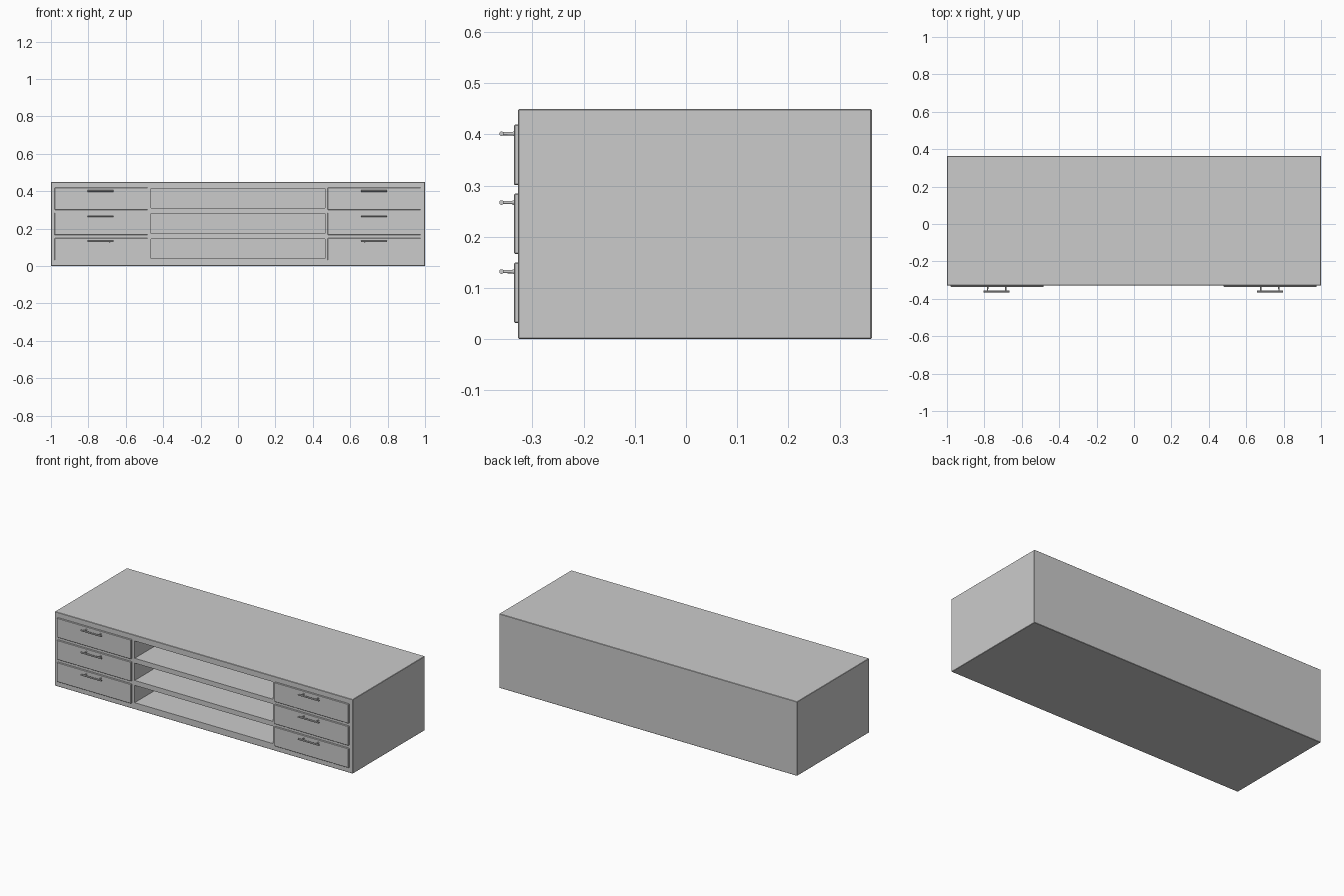
import bpy
from math import pi

if "Cube" in bpy.data.objects:
    bpy.data.objects.remove(bpy.data.objects["Cube"])

FRONT, BACK = -0.328, 0.363
ROWS = [0.0905, 0.2255, 0.36]          # drawer centre heights


def box(name, lo, hi, bevel=0.0):
    bpy.ops.mesh.primitive_cube_add(size=1, location=[(a + b) / 2 for a, b in zip(lo, hi)])
    ob = bpy.context.object
    ob.name = name
    ob.scale = [b - a for a, b in zip(lo, hi)]
    bpy.ops.object.transform_apply(location=False, rotation=False, scale=True)
    if bevel:
        mod = ob.modifiers.new("bevel", 'BEVEL')
        mod.width, mod.segments = bevel, 1
    return ob


def rod(name, loc, rot, length, r1, r2):
    bpy.ops.mesh.primitive_cone_add(vertices=16, radius1=r1, radius2=r2, depth=length,
                                    location=loc, rotation=rot)
    bpy.context.object.name = name
    bpy.ops.object.shade_smooth_by_angle()


# Cabinet body with three open shelf bays
cabinet = box("cabinet_body", (-1, FRONT, 0), (1, BACK, 0.45), 0.002)
for i, z in enumerate(ROWS):
    cutter = box(f"bay_cutter_{i}", (-0.464, FRONT - 0.1, z + 0.002 - 0.0525),
                 (0.464, BACK - 0.025, z + 0.002 + 0.0525))
    cutter.hide_render = True
    cutter.hide_set(True)
    mod = cabinet.modifiers.new(f"bay_{i}", 'BOOLEAN')
    mod.operation, mod.solver, mod.object = 'DIFFERENCE', 'EXACT', cutter

# Drawer fronts with bar handles
for side, x in (("left", -0.732), ("right", 0.728)):
    for i, z in enumerate(ROWS):
        tag = f"{side}_{i}"
        box(f"drawer_front_{tag}", (x - 0.249, -0.336, z - 0.059),
            (x + 0.249, FRONT + 0.002, z + 0.059), 0.002)
        hx, hz = x - 0.002, z + 0.0415
        rod(f"handle_bar_{tag}", (hx, -0.3605, hz), (0, pi / 2, 0), 0.139, 0.0045, 0.0045)
        for s in (-1, 1):
            px = hx + s * 0.0485
            rod(f"handle_post_{tag}", (px, -0.348, hz), (pi / 2, 0, 0), 0.026, 0.0035, 0.003)
            rod(f"handle_foot_{tag}", (px, -0.337, hz), (pi / 2, 0, 0), 0.004, 0.005, 0.0035)
